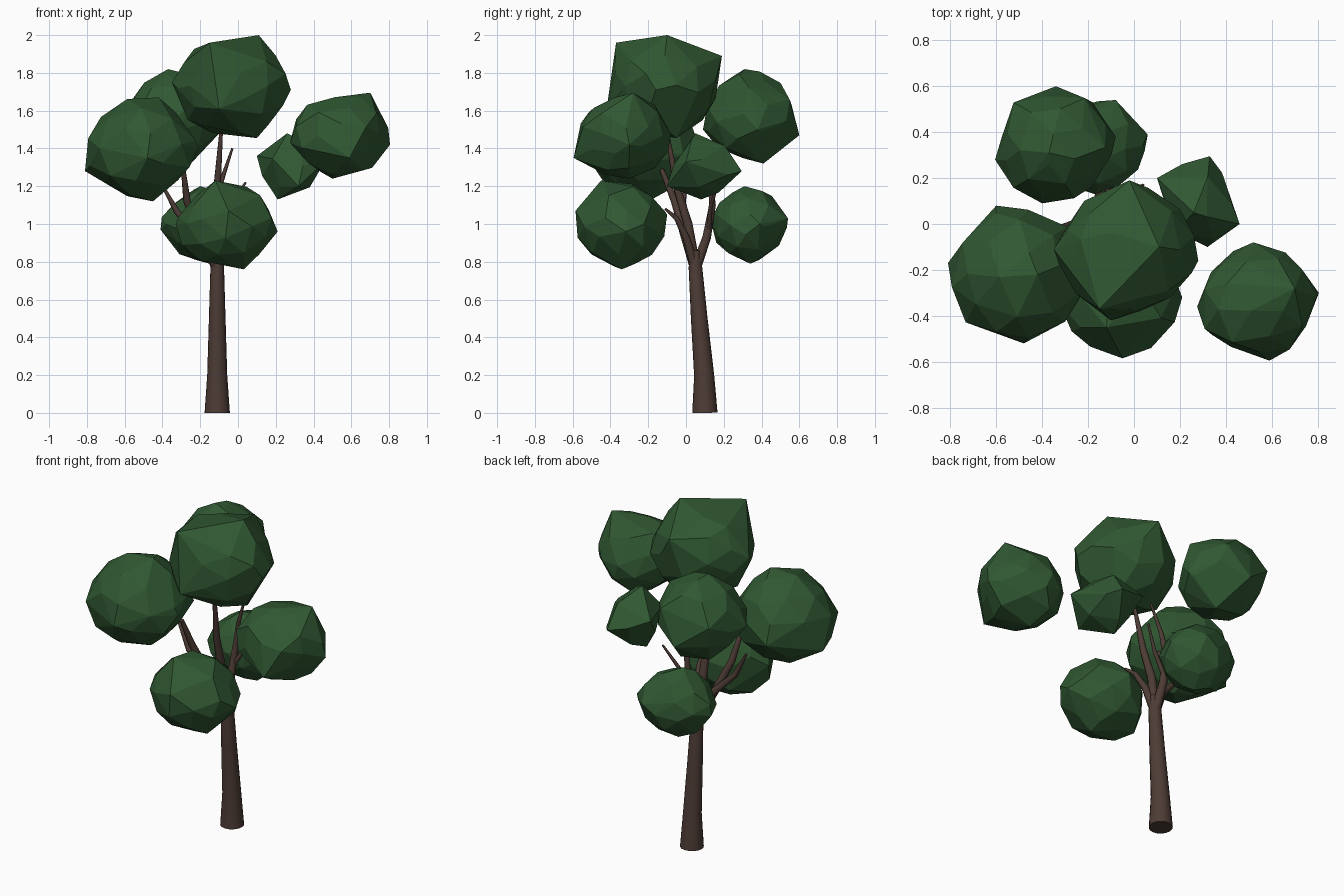
import bpy, bmesh, random
from mathutils import Vector, Euler

if "Cube" in bpy.data.objects:
    bpy.data.objects.remove(bpy.data.objects["Cube"])


def material(name, rgb):
    m = bpy.data.materials.new(name)
    m.diffuse_color = (*rgb, 1)
    m.use_nodes = True
    m.node_tree.nodes["Principled BSDF"].inputs["Base Color"].default_value = m.diffuse_color
    return m


BARK = material("bark", (0.075, 0.045, 0.036))
LEAF = material("leaf", (0.03, 0.098, 0.032))


def limb(name, pts, res=2):
    # tapered tube through (x, y, z, radius) points
    cu = bpy.data.curves.new(name, 'CURVE')
    cu.dimensions = '3D'
    cu.bevel_depth = 1.0
    cu.bevel_resolution = res
    cu.use_fill_caps = True
    sp = cu.splines.new('POLY')
    sp.points.add(len(pts) - 1)
    for p, (x, y, z, r) in zip(sp.points, pts):
        p.co = (x, y, z, 1)
        p.radius = r
    ob = bpy.data.objects.new(name, cu)
    bpy.context.collection.objects.link(ob)
    bpy.ops.object.select_all(action='DESELECT')
    ob.select_set(True)
    bpy.context.view_layer.objects.active = ob
    bpy.ops.object.convert(target='MESH')
    ob = bpy.context.object
    bpy.ops.object.shade_smooth_by_angle(angle=0.9)
    ob.data.materials.clear()
    ob.data.materials.append(BARK)


def clump(name, tips, seed, fill=0.95, jitter=0.06, sub=2):
    # faceted ball: hull of the outermost tips and a jittered ellipsoid inside their box
    rnd = random.Random(seed)
    lo = [min(t[i] for t in tips) for i in range(3)]
    hi = [max(t[i] for t in tips) for i in range(3)]
    bm = bmesh.new()
    bmesh.ops.create_icosphere(bm, subdivisions=sub, radius=1)
    rot = Euler([rnd.uniform(0, 6.28) for _ in range(3)]).to_matrix()
    pts = [Vector(t) for t in tips]
    for v in bm.verts:
        p = rot @ v.co * fill + Vector([rnd.uniform(-jitter, jitter) for _ in range(3)])
        p = [max(-1, min(1, c)) for c in p]
        pts.append(Vector([(lo[i] + hi[i]) / 2 + p[i] * (hi[i] - lo[i]) / 2 for i in range(3)]))
    bm.free()
    bm = bmesh.new()
    for p in pts:
        bm.verts.new(p)
    bmesh.ops.convex_hull(bm, input=bm.verts[:])
    bmesh.ops.delete(bm, geom=[v for v in bm.verts if not v.link_faces], context='VERTS')
    bmesh.ops.dissolve_limit(bm, angle_limit=0.14, verts=bm.verts[:], edges=bm.edges[:])
    bmesh.ops.recalc_face_normals(bm, faces=bm.faces[:])
    me = bpy.data.meshes.new(name)
    bm.to_mesh(me)
    bm.free()
    me.materials.append(LEAF)
    bpy.context.collection.objects.link(bpy.data.objects.new(name, me))


# trunk with a flared, slightly leaning base
limb("trunk", [(-.11, .1, 0, .067), (-.11, .096, .2, .053),
               (-.11, .07, .5, .044), (-.11, .05, .77, .036), (-.11, .05, .86, .027)], 6)

# branches and their twigs
branches = {
    "left_branch": [(-.11, .05, .76, .028), (-.19, .02, .93, .023), (-.32, -.02, 1.06, .017), (-.41, 0, 1.22, .007)],
    "left_upper_branch": [(-.11, .05, .76, .028), (-.2, -.01, .95, .023), (-.27, -.06, 1.12, .02), (-.29, -.13, 1.29, .012)],
    "center_branch": [(-.11, .05, .76, .03), (-.12, .01, 1.0, .025), (-.11, -.05, 1.2, .02), (-.09, -.1, 1.48, .01)],
    "back_branch": [(-.11, .05, .76, .028), (-.12, .11, .93, .023), (-.11, .14, 1.1, .018), (-.09, .13, 1.22, .013), (-.03, .11, 1.4, .006)],
    "back_twig": [(-.12, .12, .96, .015), (-.04, .13, 1.09, .011), (.04, .17, 1.22, .006)],
    "front_branch": [(-.11, .05, .76, .026), (-.08, 0, .93, .02), (-.05, -.05, 1.03, .014), (-.03, -.11, 1.08, .007)],
}
for name, pts in branches.items():
    limb(name, pts)

# foliage clumps, each given by its left, right, front, back, lowest and highest tips
clump("top_foliage", [(-.35, -.11, 1.75), (.28, -.16, 1.71), (-.1, -.42, 1.61),
                      (-.02, .19, 1.89), (.1, -.05, 1.455), (.11, -.1, 2), (-.15, -.37, 1.96)], 3)
clump("left_foliage", [(-.81, -.17, 1.28), (-.21, -.28, 1.4), (-.48, -.52, 1.35),
                       (-.6, .08, 1.35), (-.45, -.2, 1.12), (-.42, -.22, 1.67)], 8)
clump("right_foliage", [(.275, -.36, 1.43), (.805, -.3, 1.42), (.59, -.595, 1.35),
                        (.52, -.08, 1.48), (.5, -.3, 1.24), (.7, -.28, 1.695)], 5)
clump("small_right_foliage", [(.1, .2, 1.36), (.46, 0, 1.33), (.32, -.1, 1.2),
                              (.33, .295, 1.28), (.21, .08, 1.13), (.26, .05, 1.48)], 11, .9, .05, 1)
clump("front_low_foliage", [(-.33, -.33, 1), (.21, -.32, .96), (-.05, -.585, 1.07),
                            (-.05, -.1, 1.05), (.03, -.34, .76), (-.12, -.45, 1.23)], 14)
clump("back_upper_foliage", [(-.605, .28, 1.55), (-.08, .38, 1.5), (-.4, .09, 1.5),
                             (-.34, .6, 1.47), (-.25, .41, 1.32), (-.37, .31, 1.82)], 21)
clump("back_low_foliage", [(-.41, .34, .97), (.06, .39, 1), (-.17, .13, 1.02),
                           (-.08, .54, 1.03), (-.15, .34, .79), (-.2, .31, 1.2)], 30)
